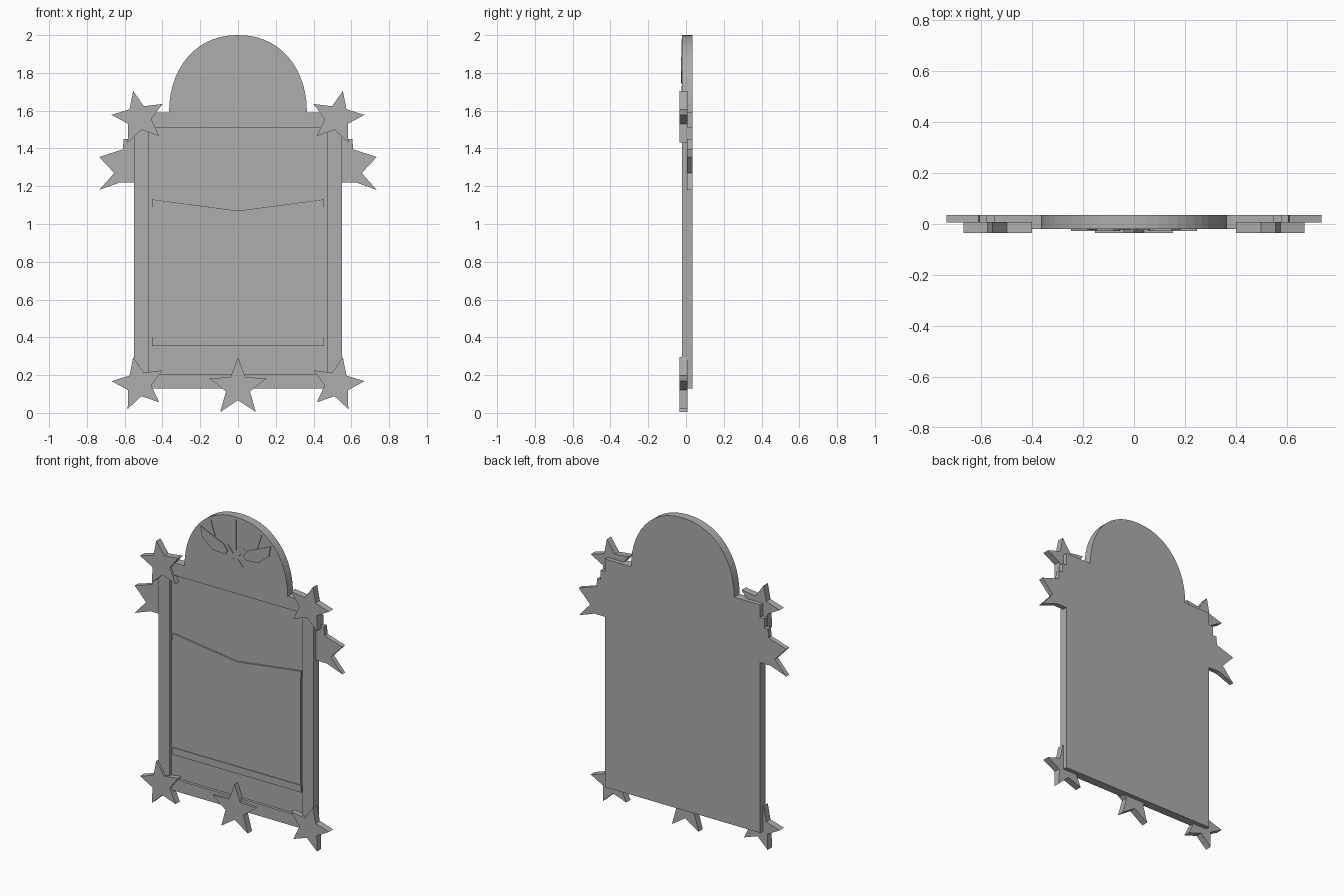
import bpy, bmesh, math

if "Cube" in bpy.data.objects:
    bpy.data.objects.remove(bpy.data.objects["Cube"])

grey = bpy.data.materials.new("plain_grey")
grey.diffuse_color = (0.42, 0.42, 0.42, 1)
grey.use_nodes = True
grey.node_tree.nodes["Principled BSDF"].inputs["Base Color"].default_value = grey.diffuse_color


def plate(name, pts, y0, y1):
    """Extrude an (x, z) outline from y0 (front) to y1 (back)."""
    bm = bmesh.new()
    face = bm.faces.new([bm.verts.new((x, y0, z)) for x, z in pts])
    ext = bmesh.ops.extrude_face_region(bm, geom=[face])
    moved = [g for g in ext["geom"] if isinstance(g, bmesh.types.BMVert)]
    bmesh.ops.translate(bm, verts=moved, vec=(0, y1 - y0, 0))
    bmesh.ops.recalc_face_normals(bm, faces=bm.faces)
    me = bpy.data.meshes.new(name)
    bm.to_mesh(me)
    bm.free()
    me.materials.append(grey)
    ob = bpy.data.objects.new(name, me)
    bpy.context.collection.objects.link(ob)
    return ob


def rect(x0, x1, z0, z1):
    return [(x0, z0), (x1, z0), (x1, z1), (x0, z1)]


def flip(pts, s):
    return [(s * x, z) for x, z in pts]


def mirrored(half):
    """Close a right-hand outline with its mirror image."""
    return half + [(-x, z) for x, z in reversed(half) if abs(x) > 1e-6]


def star(cx, cz, r, r_in, deg):
    pts = []
    for i in range(10):
        a = math.radians(deg + 36 * i)
        d = r if i % 2 == 0 else r_in
        pts.append((cx + d * math.cos(a), cz + d * math.sin(a)))
    return pts


# dome curve from the right shoulder to the apex
dome = []
N = 14
for i in range(N + 1):
    t = math.pi / 2 * i / N
    dome.append((0.365 * max(math.cos(t), 0) ** 0.92, 1.59 + 0.41 * math.sin(t) ** 0.95))
dome[-1] = (0, 2.0)

# back plate with shoulders and pointed side ends
side = [(0.55, 0.13), (0.55, 1.22), (0.625, 1.22), (0.735, 1.18), (0.655, 1.27),
        (0.735, 1.355), (0.61, 1.395), (0.605, 1.45), (0.58, 1.45), (0.58, 1.51),
        (0.55, 1.51), (0.55, 1.59)]
plate("back_plate", mirrored(side + dome), 0.005, 0.035)

# raised domed head panel with a straight lower band
plate("head_panel", mirrored([(0.47, 1.51), (0.47, 1.59)] + dome), -0.02, 0.006)

# frame around the recessed centre panel
plate("bottom_rail", rect(-0.55, 0.55, 0.13, 0.205), -0.02, 0.006)
for s, n in ((-1, "left"), (1, "right")):
    plate(n + "_rail", flip(rect(0.47, 0.55, 0.205, 1.51), s), -0.02, 0.006)
plate("centre_panel", rect(-0.47, 0.47, 0.205, 1.51), -0.002, 0.006)

# pocket with angled top band and straight bottom band
plate("pocket", mirrored([(0.45, 0.355), (0.45, 1.13), (0, 1.07)]), -0.008, 0.0)
plate("pocket_top_band", [(0.455, 1.09), (0.455, 1.13), (0, 1.07), (-0.455, 1.13),
                          (-0.455, 1.09), (0, 1.025)], -0.013, 0.0)
plate("pocket_bottom_band", rect(-0.455, 0.455, 0.355, 0.4), -0.013, 0.0)

# eyes, face ribs and corner stars, repeated on both sides
eye = [(0.248, 1.878), (0.236, 1.81), (0.16, 1.75), (0.075, 1.745), (0.055, 1.768),
       (0.085, 1.808), (0.15, 1.835)]


def rib(name, a, b, w=0.004):
    dx, dz = b[0] - a[0], b[1] - a[1]
    k = w / math.hypot(dx, dz)
    ox, oz = -dz * k, dx * k
    plate(name, [(a[0] - ox, a[1] - oz), (b[0] - ox, b[1] - oz),
                 (b[0] + ox, b[1] + oz), (a[0] + ox, a[1] + oz)], -0.024, -0.018)


rib("centre_rib", (0, 1.79), (0, 1.98))
for s, n in ((-1, "left"), (1, "right")):
    plate(n + "_eye", flip(eye, s), -0.027, -0.018)
    rib(n + "_upper_rib", (s * 0.15, 1.84), (s * 0.18, 1.93))
    rib(n + "_nose_rib", (s * 0.02, 1.76), (s * 0.06, 1.81))
    rib(n + "_cheek_rib", (s * 0.015, 1.73), (s * 0.05, 1.69))
    for cz, m in ((1.563, "top"), (0.153, "bottom")):
        plate(f"{m}_{n}_star", flip(star(-0.525, cz, 0.145, 0.066, 102), -s), -0.035, 0.008)

# bottom centre star
plate("bottom_centre_star", star(0, 0.134, 0.16, 0.067, 90), -0.035, 0.008)
